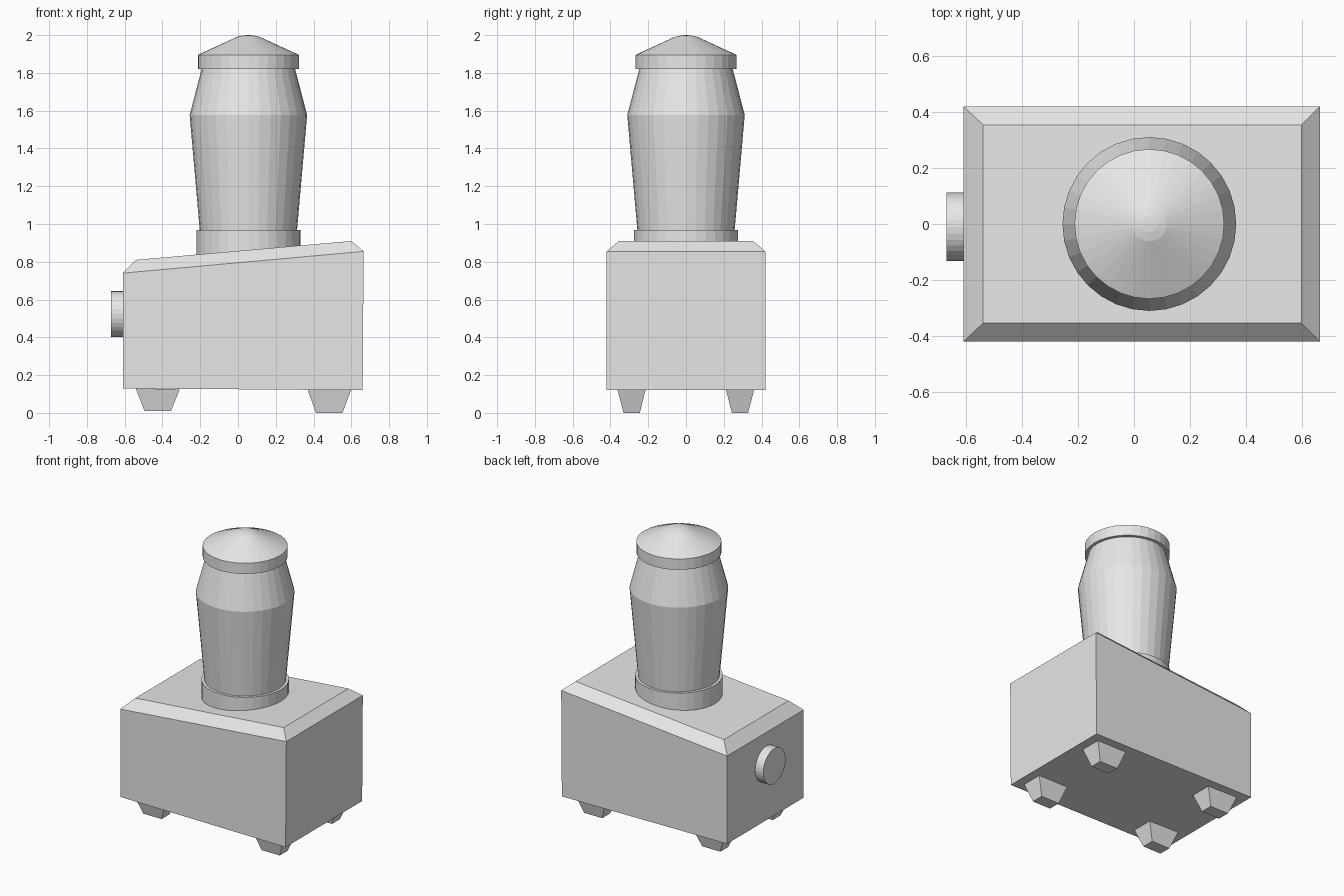
import bpy
import bmesh
from math import cos, sin, pi
from mathutils import Matrix

cube = bpy.data.objects.get("Cube")
if cube:
    bpy.data.objects.remove(cube, do_unlink=True)

grey = bpy.data.materials.new("plain grey")
grey.use_nodes = True
COLOUR = (0.8, 0.8, 0.8, 1)
grey.diffuse_color = COLOUR
grey.node_tree.nodes["Principled BSDF"].inputs["Base Color"].default_value = COLOUR


def add_part(name, rings):
    """Join closed rings of equal length into a capped solid."""
    bm = bmesh.new()
    loops = [[bm.verts.new(p) for p in ring] for ring in rings]
    n = len(loops[0])
    for low, high in zip(loops, loops[1:]):
        for i in range(n):
            j = (i + 1) % n
            bm.faces.new((low[i], low[j], high[j], high[i]))
    bm.faces.new(loops[0][::-1])
    bm.faces.new(loops[-1])
    bmesh.ops.recalc_face_normals(bm, faces=bm.faces)
    mesh = bpy.data.meshes.new(name)
    bm.to_mesh(mesh)
    bm.free()
    mesh.materials.append(grey)
    obj = bpy.data.objects.new(name, mesh)
    bpy.context.collection.objects.link(obj)
    return obj


def lathe(name, profile, centre, sides=32):
    """Turn (radius, height) points around a vertical axis."""
    cx, cy = centre
    return add_part(name, [[(cx + r * cos(2 * pi * i / sides),
                             cy + r * sin(2 * pi * i / sides), z)
                            for i in range(sides)] for r, z in profile])


def rectangle(x0, x1, y0, y1, z_left, z_right):
    return [(x0, y0, z_left), (x1, y0, z_right), (x1, y1, z_right), (x0, y1, z_left)]


# Box with a sloping, chamfered top
add_part("base_box", [
    rectangle(-0.61, 0.66, -0.42, 0.42, 0.13, 0.12),
    rectangle(-0.61, 0.665, -0.42, 0.42, 0.74, 0.855),
    rectangle(-0.54, 0.60, -0.355, 0.355, 0.81, 0.91),
])

# Four tapered feet
for side, x, bottom in (("right", -0.425, 0.01), ("left", 0.483, 0.0)):
    for end, y in (("front", -0.288), ("back", 0.286)):
        add_part(f"{end}_{side}_foot", [
            rectangle(x - 0.07, x + 0.07, y - 0.043, y + 0.043, bottom, bottom),
            rectangle(x - 0.117, x + 0.117, y - 0.075, y + 0.075, 0.13, 0.125),
        ])

# Turned column standing on the box
AXIS = (0.055, 0)
lathe("column_collar", [(0.276, 0.8), (0.276, 0.967)], AXIS)
lathe("column_barrel", [(0.256, 0.95), (0.311, 1.577), (0.245, 1.83)], AXIS)
lathe("column_cap", [(0.268, 1.82), (0.268, 1.895), (0.062, 1.99),
                     (0.03, 1.998), (0.002, 2.0)], AXIS)

# Round knob on the low end
knob = lathe("side_knob", [(0.122, -0.03), (0.122, 0.062)], (0, 0))
knob.data.transform(Matrix.Translation((-0.61, -0.01, 0.523)) @ Matrix.Rotation(-pi / 2, 4, "Y"))
